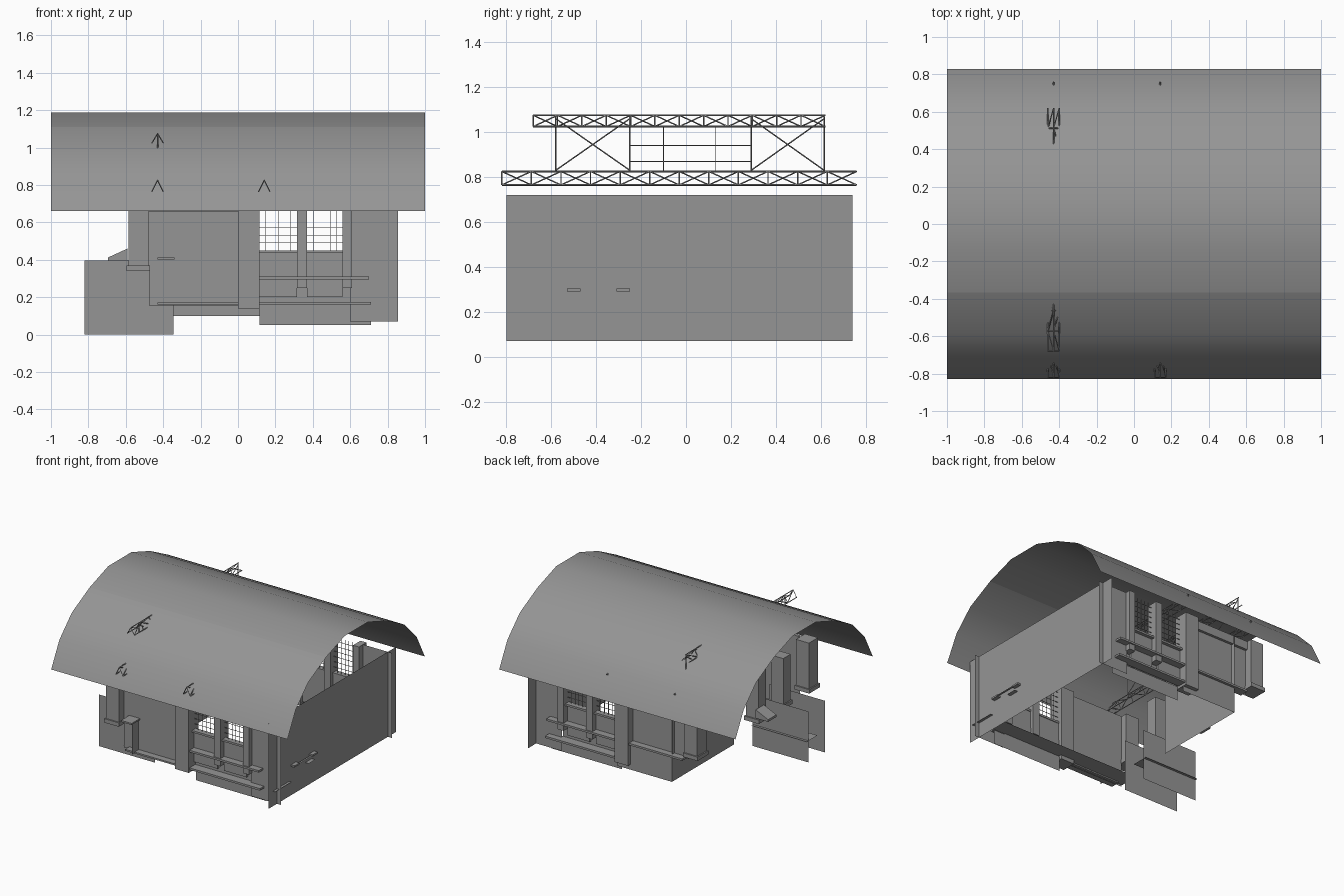
import bpy, bmesh
from mathutils import Vector

cube = bpy.data.objects.get("Cube")
if cube:
    bpy.data.objects.remove(cube, do_unlink=True)

gray = bpy.data.materials.new("plain gray")
gray.use_nodes = True
color = (0.3, 0.3, 0.3, 1)
gray.diffuse_color = color
gray.node_tree.nodes["Principled BSDF"].inputs["Base Color"].default_value = color


def finish(name, bm):
    mesh = bpy.data.meshes.new(name)
    bm.to_mesh(mesh)
    bm.free()
    mesh.materials.append(gray)
    obj = bpy.data.objects.new(name, mesh)
    bpy.context.collection.objects.link(obj)
    return obj


def add_box(bm, xs, ys, zs):
    lo = Vector((min(xs), min(ys), min(zs)))
    hi = Vector((max(xs), max(ys), max(zs)))
    verts = bmesh.ops.create_cube(bm, size=1)["verts"]
    for v in verts:
        v.co = Vector(c * s for c, s in zip(v.co, hi - lo)) + (lo + hi) / 2


def box(name, xs, ys, zs):
    bm = bmesh.new()
    add_box(bm, xs, ys, zs)
    return finish(name, bm)


# Single flat sheet; the axis given as one number is its plane
def sheet(name, x, y, z):
    bm = bmesh.new()
    if not isinstance(x, tuple):
        pts = [(x, y[a], z[b]) for a, b in ((0, 0), (1, 0), (1, 1), (0, 1))]
    elif not isinstance(y, tuple):
        pts = [(x[a], y, z[b]) for a, b in ((0, 0), (1, 0), (1, 1), (0, 1))]
    else:
        pts = [(x[a], y[b], z) for a, b in ((0, 0), (1, 0), (1, 1), (0, 1))]
    bm.faces.new([bm.verts.new(p) for p in pts])
    return finish(name, bm)


def rod(bm, a, b, r=0.003):
    a, b = Vector(a), Vector(b)
    verts = bmesh.ops.create_cone(bm, segments=4, radius1=r, radius2=r,
                                  depth=(b - a).length, cap_ends=True)["verts"]
    turn = (b - a).to_track_quat('Z', 'Y')
    for v in verts:
        v.co = turn @ v.co + (a + b) / 2


# Curved sheet roof with one crease along the front slope
half = [(0.83, 0.66), (0.73, 0.85), (0.58, 1.0), (0.365, 1.11), (0.14, 1.187)]
profile = [(-y, z) for y, z in half] + half[::-1]
bm = bmesh.new()
rows = [[bm.verts.new((x, y, z)) for y, z in profile] for x in (-1, 1)]
for i in range(len(profile) - 1):
    face = bm.faces.new((rows[0][i], rows[1][i], rows[1][i + 1], rows[0][i + 1]))
    face.smooth = True
bm.edges.get((rows[0][3], rows[1][3])).smooth = False
finish("curved_roof", bm)


# Triangular lattice girders running front to back
def girder(name, x, y0, y1, z0, z1, panels):
    bm = bmesh.new()
    step = (y1 - y0) / panels
    rod(bm, (x, y0, z1), (x, y1, z1), 0.004)
    for n, side in enumerate((-0.03, 0.03)):
        rod(bm, (x + side, y0, z0), (x + side, y1, z0), 0.004)
        for i in range(panels):
            y = y0 + i * step
            rod(bm, (x + side, y, z0), (x, y, z1))
            a, b = (y, y + step) if (i + n) % 2 else (y + step, y)
            rod(bm, (x + side, a, z0), (x, b, z1))
    finish(name, bm)


TX = -0.43
girder("lower_girder_right", TX, -0.82, 0.76, 0.765, 0.825, 12)
girder("lower_girder_left", 0.14, -0.82, 0.76, 0.765, 0.825, 12)
girder("upper_girder", TX, -0.68, 0.62, 1.025, 1.075, 12)

# Posts, cross braces and rails between the girders
bm = bmesh.new()
for y in (-0.58, -0.25, 0.29, 0.615):
    rod(bm, (TX, y, 0.825), (TX, y, 1.07), 0.004)
for y in (-0.1, 0.13):
    rod(bm, (TX, y, 0.825), (TX, y, 1.025), 0.002)
for a, b in ((-0.58, -0.25), (0.29, 0.615)):
    rod(bm, (TX, a, 0.83), (TX, b, 1.06))
    rod(bm, (TX, b, 0.83), (TX, a, 1.06))
for z in (0.87, 0.94):
    rod(bm, (TX, -0.25, z), (TX, 0.29, z), 0.002)
finish("girder_bracing", bm)

# Solid end wall with its handle and small shelves
WALL = 0.82
sheet("end_wall", WALL, (-0.8, 0.74), (0.07, 0.72))
for y in (-0.53, -0.31):
    box("handle_bracket", (WALL, 0.85), (y, y + 0.06), (0.29, 0.303))
sheet("handle_rail", (0.835, 0.85), (-0.47, -0.31), 0.297)
sheet("wall_shelf", (WALL, 0.84), (-0.75, -0.55), 0.185)
sheet("wall_tab", (WALL, 0.85), (-0.36, -0.28), 0.255)

TOP = 0.72


# The front and back facades share one layout, differing below the ledge
def facade(side, s, panel_z, ledge_x):
    def spot(d):
        return -0.03 + s * d

    def part(name, x0, x1, d0, d1, z0, z1):
        return box(side + "_" + name, (x0, x1), (spot(d0), spot(d1)), (z0, z1))

    def flat(name, x0, x1, d, z0, z1):
        return sheet(side + "_" + name, (x0, x1), spot(d), (z0, z1))

    part("end_pilaster", -0.585, -0.475, 0.62, 0.73, 0.37, TOP)
    part("end_pilaster_foot", -0.595, -0.47, 0.61, 0.74, 0.34, 0.37)
    flat("wide_panel", -0.475, 0, 0.67, panel_z, TOP)
    part("wide_panel_head", -0.475, 0, 0.67, 0.69, 0.655, TOP)
    part("middle_pilaster", 0, 0.115, 0.62, 0.73, 0.14, TOP)
    part("mullion", 0.315, 0.37, 0.62, 0.71, 0.25, TOP)
    part("outer_pilaster", 0.56, 0.61, 0.62, 0.71, 0.25, TOP)
    flat("corner_panel", 0.6, 0.855, 0.67, 0.07, TOP)
    part("upper_ledge", ledge_x, 0.7, 0.65, 0.72, 0.295, 0.31)
    part("lower_ledge", 0.115, 0.71, 0.65, 0.72, 0.16, 0.175)
    flat("base_panel", 0.115, 0.71, 0.64, 0.05, 0.16)
    flat("window_backing", 0.115, 0.61, 0.645, 0.16, 0.3)
    for x0, x1 in ((0.115, 0.315), (0.37, 0.56)):
        part("window_apron", x0, x1, 0.65, 0.665, 0.2, 0.44)
        part("window_sill", x0, x1, 0.645, 0.69, 0.435, 0.45)
        bm = bmesh.new()
        y = spot(0.66)
        for i in range(1, 6):
            x = x0 + (x1 - x0) * i / 6
            add_box(bm, (x - 0.001, x + 0.001), (y - 0.002, y + 0.002), (0.45, TOP))
        for i in range(6):
            z = 0.49 + i * 0.04
            add_box(bm, (x0, x1), (y - 0.002, y + 0.002), (z - 0.001, z + 0.001))
        finish(side + "_window_bars", bm)


facade("front", -1, 0.155, 0.115)
facade("back", 1, 0.295, -0.45)
box("front_panel_ledge", (-0.43, 0), (-0.75, -0.68), (0.16, 0.172))
sheet("back_base_panel", (-0.35, 0.115), 0.67, (0.1, 0.295))

# Small capped fin by the front wide panel
sheet("front_fin", -0.35, (-0.78, -0.7), (0.165, 0.4))
box("front_fin_cap", (-0.43, -0.34), (-0.8, -0.7), (0.4, 0.412))

# Open end: row of pillars
for y in (-0.43, -0.13):
    box("end_pillar", (-0.585, -0.48), (y, y + 0.09), (0.37, TOP))
    box("end_pillar_foot", (-0.595, -0.47), (y - 0.01, y + 0.1), (0.34, 0.37))

# Inner wall, walkway and hanging screens
sheet("inner_wall", -0.35, (-0.08, 0.67), (0.1, 0.72))
sheet("front_walkway", (-0.48, WALL), (-0.7, -0.55), 0.17)
sheet("outer_screen", (-0.82, -0.345), -0.51, (0, 0.395))
sheet("inner_screen", (-0.82, -0.345), -0.31, (0, 0.39))
sheet("screen_ledge", (-0.82, -0.35), (-0.42, -0.29), 0.165)

# Wedge hood on the open end
hood = box("wedge_hood", (-0.695, -0.59), (-0.1, 0), (0.395, 0.412))
for v in hood.data.vertices:
    if v.co.x > -0.6 and v.co.z > 0.4:
        v.co.z = 0.46
